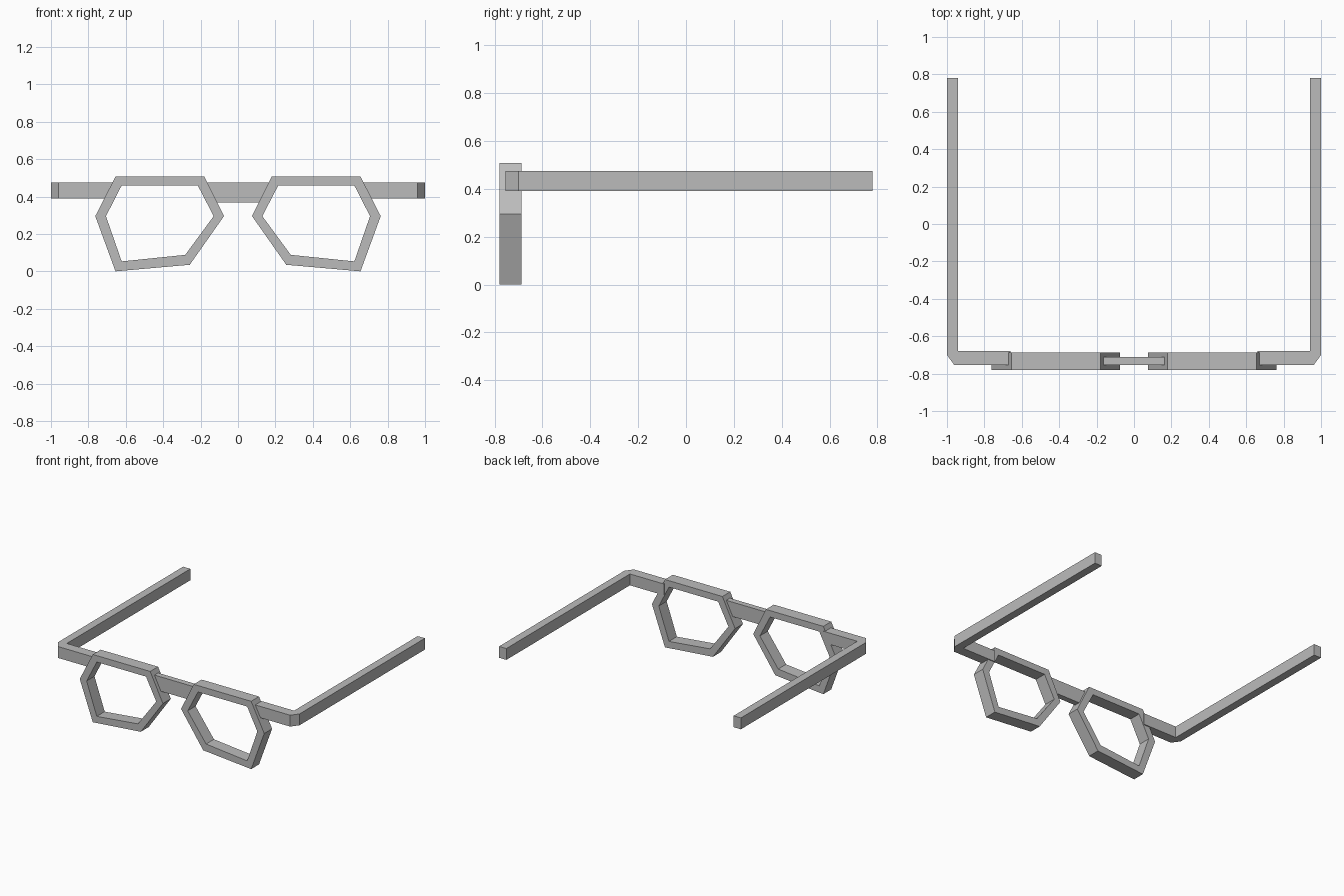
import bpy
import bmesh
from mathutils import Vector

cube = bpy.data.objects.get("Cube")
if cube:
    bpy.data.objects.remove(cube, do_unlink=True)

grey = bpy.data.materials.new("frame_grey")
grey.use_nodes = True
colour = (0.5, 0.5, 0.5, 1)
grey.diffuse_color = colour
grey.node_tree.nodes["Principled BSDF"].inputs["Base Color"].default_value = colour


def finish(name, bm):
    bmesh.ops.recalc_face_normals(bm, faces=bm.faces)
    mesh = bpy.data.meshes.new(name)
    bm.to_mesh(mesh)
    bm.free()
    mesh.materials.append(grey)
    obj = bpy.data.objects.new(name, mesh)
    bpy.context.collection.objects.link(obj)
    return obj


def prism(name, outline, to_point, low, high):
    """Extrude a flat outline between two depths; to_point maps it into 3D."""
    bm = bmesh.new()
    rings = [[bm.verts.new(to_point(a, b, d)) for a, b in outline] for d in (low, high)]
    n = len(outline)
    for ring in rings:
        bm.faces.new(ring)
    for i in range(n):
        j = (i + 1) % n
        bm.faces.new((rings[0][i], rings[0][j], rings[1][j], rings[1][i]))
    return finish(name, bm)


def hollow_prism(name, outer, inner, to_point, low, high):
    """Extrude the band between two matching outlines."""
    bm = bmesh.new()
    loops = [[bm.verts.new(to_point(a, b, d)) for a, b in line]
             for line, d in ((outer, low), (outer, high), (inner, high), (inner, low))]
    n = len(outer)
    for k in range(4):
        here, there = loops[k], loops[(k + 1) % 4]
        for i in range(n):
            j = (i + 1) % n
            bm.faces.new((here[i], here[j], there[j], there[i]))
    return finish(name, bm)


# Six-sided lens opening and the outside of the rim
rim_outer = [(0.075, 0.295), (0.18, 0.507), (0.655, 0.507),
             (0.763, 0.295), (0.655, 0.0), (0.258, 0.035)]
rim_inner = [(0.13, 0.295), (0.215, 0.459), (0.622, 0.459),
             (0.706, 0.295), (0.622, 0.053), (0.282, 0.088)]

# Temple arm seen from above, with a bevelled hinge corner
arm_plan = [(0.66, -0.755), (0.96, -0.755), (1.0, -0.70), (1.0, 0.78),
            (0.94, 0.78), (0.94, -0.68), (0.66, -0.68)]

for side, s in (("left", 1), ("right", -1)):
    hollow_prism(side + "_rim", rim_outer, rim_inner,
                 lambda x, z, y: Vector((s * x, y, z)), -0.78, -0.687)
    prism(side + "_arm", arm_plan,
          lambda x, y, z: Vector((s * x, y, z)), 0.39, 0.475)

# Nose bridge, its slanted ends buried in the rims
bridge = [(-0.13, 0.367), (0.13, 0.367), (0.18, 0.474), (-0.18, 0.474)]
prism("nose_bridge", bridge, lambda x, z, y: Vector((x, y, z)), -0.753, -0.71)
